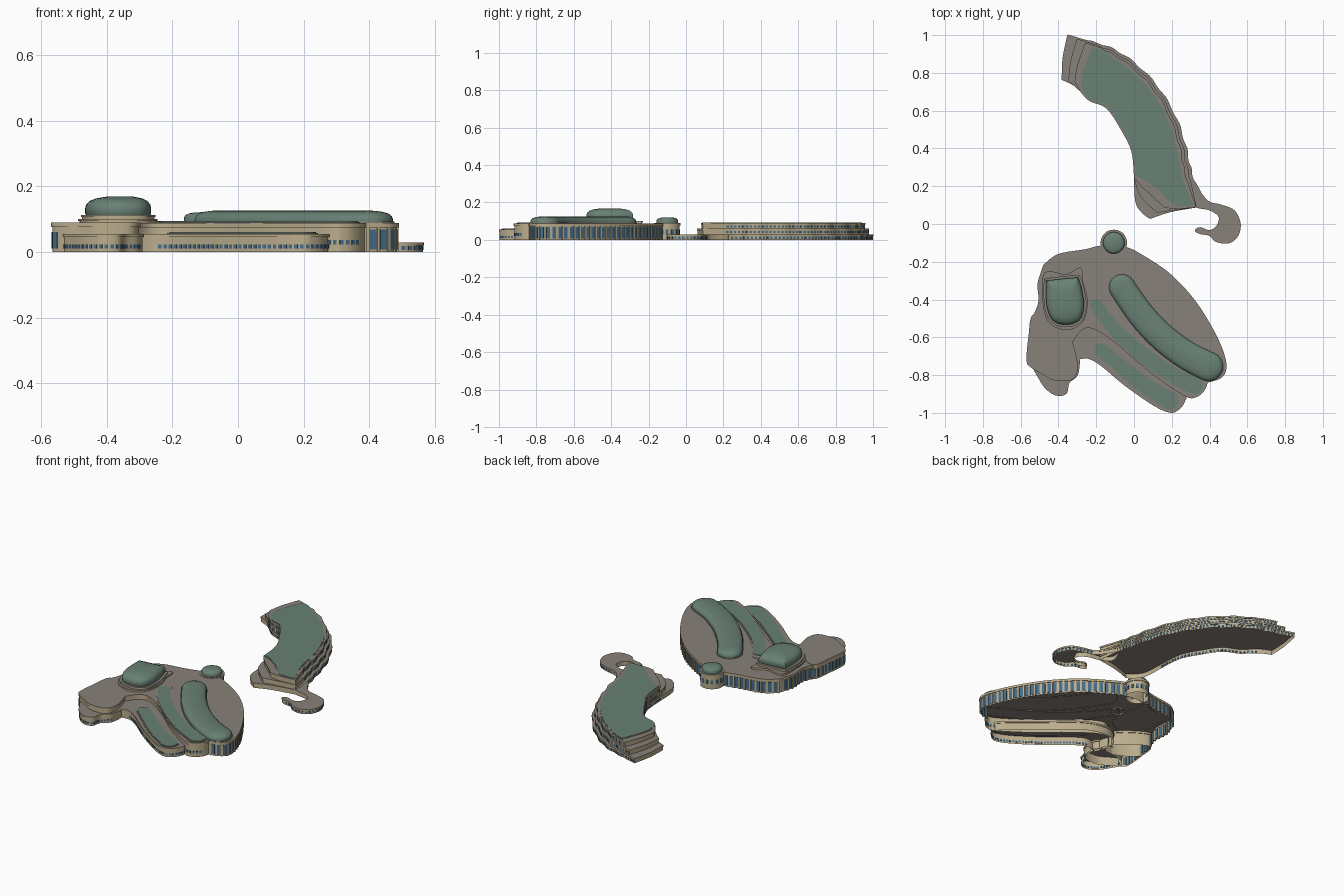
import bpy, bmesh, math
from mathutils import Vector

if "Cube" in bpy.data.objects:
    bpy.data.objects.remove(bpy.data.objects["Cube"])

def material(name, col):
    m = bpy.data.materials.new(name)
    m.diffuse_color = (*col, 1)
    m.use_nodes = True
    m.node_tree.nodes["Principled BSDF"].inputs["Base Color"].default_value = m.diffuse_color
    return m

WALL = material("sandstone", (.50, .42, .27))
ROOF = material("grey_roof", (.25, .22, .195))
GREEN = material("green_roof", (.14, .22, .175))
GLASS = material("blue_glass", (.06, .15, .25))
RES = 6

def smooth(pts, corners=(), closed=True):
    """Catmull-Rom through the points, kept sharp at the corner indices."""
    P = [Vector(p) for p in pts]
    n, out = len(P), []
    if not closed:
        corners = (0, n - 1)
    for i in range(n if closed else n - 1):
        j = (i + 1) % n
        a, b = P[i], P[j]
        p0 = a if i in corners else P[i - 1]
        p3 = b if j in corners else P[(j + 1) % n]
        for k in range(RES):
            t = k / RES
            out.append(.5 * (2 * a + (b - p0) * t + (2 * p0 - 5 * a + 4 * b - p3) * t * t
                             + (3 * a - p0 - 3 * b + p3) * t ** 3))
    if not closed:
        out.append(P[-1])
    return out

def offset(line, d):
    """Push a clockwise loop outward by d (number or function of index)."""
    n, res = len(line), []
    for i, p in enumerate(line):
        t = (line[(i + 1) % n] - line[i - 1]).normalized()
        res.append(p + Vector((-t.y, t.x)) * (d(i) if callable(d) else d))
    return res

def loft(name, rings, side, top):
    """Stack of (outline, z) rings with a flat cap on top, open below."""
    bm = bmesh.new()
    V = [[bm.verts.new((p.x, p.y, z)) for p in line] for line, z in rings]
    n = len(V[0])
    for a, b in zip(V, V[1:]):
        for i in range(n):
            bm.faces.new((a[i], a[(i + 1) % n], b[(i + 1) % n], b[i]))
    bm.faces.new(V[-1]).material_index = 1
    bmesh.ops.recalc_face_normals(bm, faces=bm.faces)
    if sum(f.normal.z * f.calc_area() for f in bm.faces) < 0:
        bmesh.ops.reverse_faces(bm, faces=bm.faces)
    finish(name, bm, (side, top))

def finish(name, bm, mats):
    me = bpy.data.meshes.new(name)
    bm.to_mesh(me)
    bm.free()
    for m in mats:
        me.materials.append(m)
    me.shade_smooth()
    me.set_sharp_from_angle(angle=math.radians(35))
    bpy.context.collection.objects.link(bpy.data.objects.new(name, me))

def block(name, line, z0, z1, lip=.005, band=.012):
    """Wall mass with a projecting cornice and grey roof."""
    o = offset(line, lip)
    loft(name, [(line, z0), (line, z1 - band), (o, z1 - band), (o, z1)], WALL, ROOF)

def strip(name, path, r0, r1, prof, mat=GREEN):
    """Round-ended roof following a path; prof = (radius factor, z)."""
    c = smooth(path, closed=False)
    n = len(c)
    def loop(s):
        left, right = [], []
        for i, p in enumerate(c):
            t = (c[min(i + 1, n - 1)] - c[max(i - 1, 0)]).normalized()
            r = (r0 + (r1 - r0) * i / (n - 1)) * s
            q = Vector((-t.y, t.x)) * r
            left.append(p + q)
            right.append(p - q)
        def cap(p, start):
            v = start - p
            return [p + Vector((v.x * math.cos(a) - v.y * math.sin(a), v.x * math.sin(a) + v.y * math.cos(a)))
                    for a in (-math.pi * k / 12 for k in range(1, 12))]
        return left + cap(c[-1], left[-1]) + right[::-1] + cap(c[0], right[0])
    loft(name, [(loop(s), z) for s, z in prof], mat, mat)

def scaled_dome(name, line, prof, mat=GREEN):
    c = sum(line, Vector((0, 0))) / len(line)
    loft(name, [([c + (p - c) * s for p in line], z) for s, z in prof], mat, mat)

def facade(name, line, i0, i1, step, w, z0, z1, depth=.002, mat=GLASS, shift=.5):
    """Repeats thin upright boxes along part of an outline."""
    seg = [line[i % len(line)] for i in range(i0 * RES, i1 * RES + 1)]
    bm, run, nxt = bmesh.new(), 0, step * shift
    for a, b in zip(seg, seg[1:]):
        L = (b - a).length
        if L < 1e-6:
            continue
        t = (b - a) / L
        nrm = Vector((-t.y, t.x))
        while nxt < run + L:
            p = a + t * (nxt - run)
            q = [p + t * s * w / 2 + nrm * d for s, d in ((-1, -.003), (1, -.003), (1, depth), (-1, depth))]
            lo = [bm.verts.new((v.x, v.y, z0)) for v in q]
            hi = [bm.verts.new((v.x, v.y, z1)) for v in q]
            for k in range(4):
                bm.faces.new((lo[k], lo[k - 3], hi[k - 3], hi[k]))
            bm.faces.new(hi)
            bm.faces.new(lo[::-1])
            nxt += step
        run += L
    bmesh.ops.recalc_face_normals(bm, faces=bm.faces)
    finish(name, bm, (mat,))

def circle(x, y, r, n=36):
    return [Vector((x + r * math.sin(k * math.tau / n), y + r * math.cos(k * math.tau / n))) for k in range(n)]

# North crescent: terraces blend from the ground outline to the roof outline
ground = [(-.35, 1), (-.25, .97), (-.145, .94), (-.05, .89), (.06, .8), (.15, .69), (.225, .555), (.27, .42),
          (.295, .31), (.315, .23), (.33, .09), (.19, .065), (.085, .03), (.04, .065), (.01, .12), (.003, .24),
          (-.01, .39), (-.065, .5), (-.14, .61), (-.235, .66), (-.31, .73), (-.38, .765), (-.375, .88)]
crown = [(-.22, .94), (-.165, .92), (-.12, .89), (-.03, .83), (.07, .735), (.145, .63), (.2, .505), (.235, .38),
         (.25, .29), (.275, .2), (.325, .09), (.23, .09), (.19, .115), (.135, .17), (.06, .225), (.003, .25),
         (-.012, .385), (-.07, .505), (-.145, .615), (-.23, .65), (-.265, .685), (-.285, .75), (-.265, .83)]

def tier(f, wave=.004):
    pts = [Vector(a).lerp(Vector(b), f) for a, b in zip(ground, crown)]
    line = smooth(pts, (0, 10, 12, 15, 21))
    return offset(line, lambda i: wave * math.sin(i * 1.05 + f * 2) if RES < i < 9 * RES else 0)

for k, f in enumerate((0, .38, .72)):
    t = tier(f)
    block(f"crescent_terrace_{k + 1}", t, k * .03, k * .03 + .03, .003, .009)
    facade(f"crescent_windows_outer_{k + 1}", t, 0, 9, .022, .012, k * .03 + .006, k * .03 + .018)
    facade(f"crescent_windows_inner_{k + 1}", t, 15, 20, .022, .012, k * .03 + .006, k * .03 + .018)
roof = offset(tier(1, 0), .002)
loft("crescent_roof_curb", [(roof, .088), (roof, .092)], WALL, ROOF)
roof = offset(roof, -.006)
loft("crescent_green_roof", [(roof, .09), (roof, .094)], GREEN, GREEN)
hook = smooth([(.31, .23), (.36, .155), (.4, .115), (.46, .1), (.53, .07), (.562, 0), (.547, -.065), (.5, -.1),
               (.435, -.092), (.4, -.06), (.35, -.05), (.325, -.035), (.35, -.02), (.4, -.035), (.44, -.01),
               (.45, .04), (.4, .075), (.325, .092), (.27, .14)])
block("hook_pavilion", hook, 0, .029, .003, .009)
facade("hook_windows", hook, 2, 10, .022, .012, .006, .018)

# South building: main hall with two round-ended lobes
hall = smooth([(-.475, -.22), (-.4, -.165), (-.26, -.14), (-.17, -.12), (-.05, -.125), (.06, -.18), (.19, -.27),
               (.32, -.41), (.43, -.59), (.482, -.73), (.465, -.805), (.385, -.835), (.37, -.875), (.33, -.91),
               (.27, -.905), (.1, -.79), (-.05, -.66), (-.19, -.56), (-.27, -.55), (-.33, -.62), (-.36, -.68),
               (-.45, -.67), (-.545, -.6), (-.53, -.5), (-.5, -.41), (-.505, -.32), (-.485, -.25)], (0, 11))
block("main_hall", hall, 0, .088, .006, .014)
for part, i0, i1 in (("east", 4, 11), ("north", 0, 3), ("west", 22, 26)):
    facade(f"{part}_tall_windows", hall, i0, i1, .033, .02, .008, .068)
    facade(f"{part}_columns", hall, i0, i1, .033, .009, 0, .075, .005, WALL, 0)
facade("lobe_windows", hall, 12, 15, .02, .011, .022, .036)

# Low southern lobe, reaching back to the hall and wing walls
low = smooth([(-.32, -.72), (-.3, -.715), (-.24, -.71), (-.17, -.75), (-.05, -.85), (.1, -.955), (.19, -.995),
              (.235, -.98), (.265, -.94), (.26, -.89), (.1, -.75), (-.1, -.58), (-.25, -.535), (-.34, -.59)])[::-1]
block("low_lobe", low, 0, .055, .004, .01)
facade("low_lobe_windows", low, 5, 12, .018, .011, .01, .022)

# South-west wing with its lower terrace
wing = smooth([(-.53, -.48), (-.42, -.53), (-.34, -.61), (-.31, -.7), (-.302, -.77), (-.33, -.82), (-.42, -.825),
               (-.485, -.79), (-.545, -.755), (-.565, -.72), (-.555, -.6)])
block("west_wing", wing, 0, .09, .004, .014)
facade("west_wing_windows", wing, 8, 11, .03, .018, .01, .06)
terrace = smooth([(-.48, -.7), (-.31, -.68), (-.298, -.79), (-.345, -.84), (-.36, -.895), (-.41, -.905),
                  (-.465, -.87), (-.505, -.81), (-.53, -.75)])
block("west_terrace", terrace, 0, .055, .004, .01)
facade("west_terrace_windows", terrace, 2, 8, .018, .011, .01, .022)

# Green roof vaults and flat strips
vault = [(1, .088), (1, .1), (.95, .109), (.82, .117), (.6, .122), (.3, .125), (.03, .126)]
path1 = [(-.063, -.335), (.03, -.47), (.14, -.59), (.27, -.69), (.395, -.755)]
strip("vault_curb", path1, .073, .081, [(1, .085), (1, .092)], ROOF)
strip("long_vault", path1, .069, .077, vault)
for name, path, r, z in (("middle", [(-.2, -.43), (-.11, -.55), (.03, -.68), (.18, -.785), (.32, -.855)], .037, .088),
                         ("low", [(-.175, -.665), (-.08, -.745), (.05, -.85), (.19, -.935)], .038, .055)):
    strip(name + "_strip_curb", path, r + .003, r + .015, [(1, z - .003), (1, z + .003)], ROOF)
    strip(name + "_green_strip", path, r - .004, r + .009, [(1, z), (1, z + .006)])
loft("small_drum", [(circle(-.215, -.4, .038), .08), (circle(-.215, -.4, .038), .091)], WALL, ROOF)

# Large dome on its stepped drum
plan = smooth([(-.465, -.3), (-.36, -.288), (-.295, -.283), (-.275, -.35), (-.265, -.44), (-.29, -.51),
               (-.36, -.533), (-.43, -.51), (-.462, -.43)], (0, 2))
block("dome_plinth", smooth([(-.47, -.26), (-.36, -.27), (-.285, -.235), (-.275, -.3), (-.25, -.4), (-.265, -.5),
                             (-.32, -.55), (-.4, -.55), (-.46, -.5), (-.48, -.4)]), .085, .1, .004, .006)
block("dome_drum", offset(plan, .01), .09, .112, .003, .006)
scaled_dome("large_dome", plan, [(.97, .11), (1, .118), (1, .133), (.97, .144), (.88, .155), (.7, .163),
                                 (.42, .168), (.05, .169)])

# Round tower with small dome
ring = circle(-.107, -.1, .066)
block("tower", ring, 0, .09, .004, .014)
facade("tower_windows", ring, 0, 6, .03, .014, .03, .055)
scaled_dome("tower_dome", circle(-.107, -.1, .057), [(1, .088), (1, .105), (.93, .112), (.75, .117), (.45, .12), (.04, .121)])
